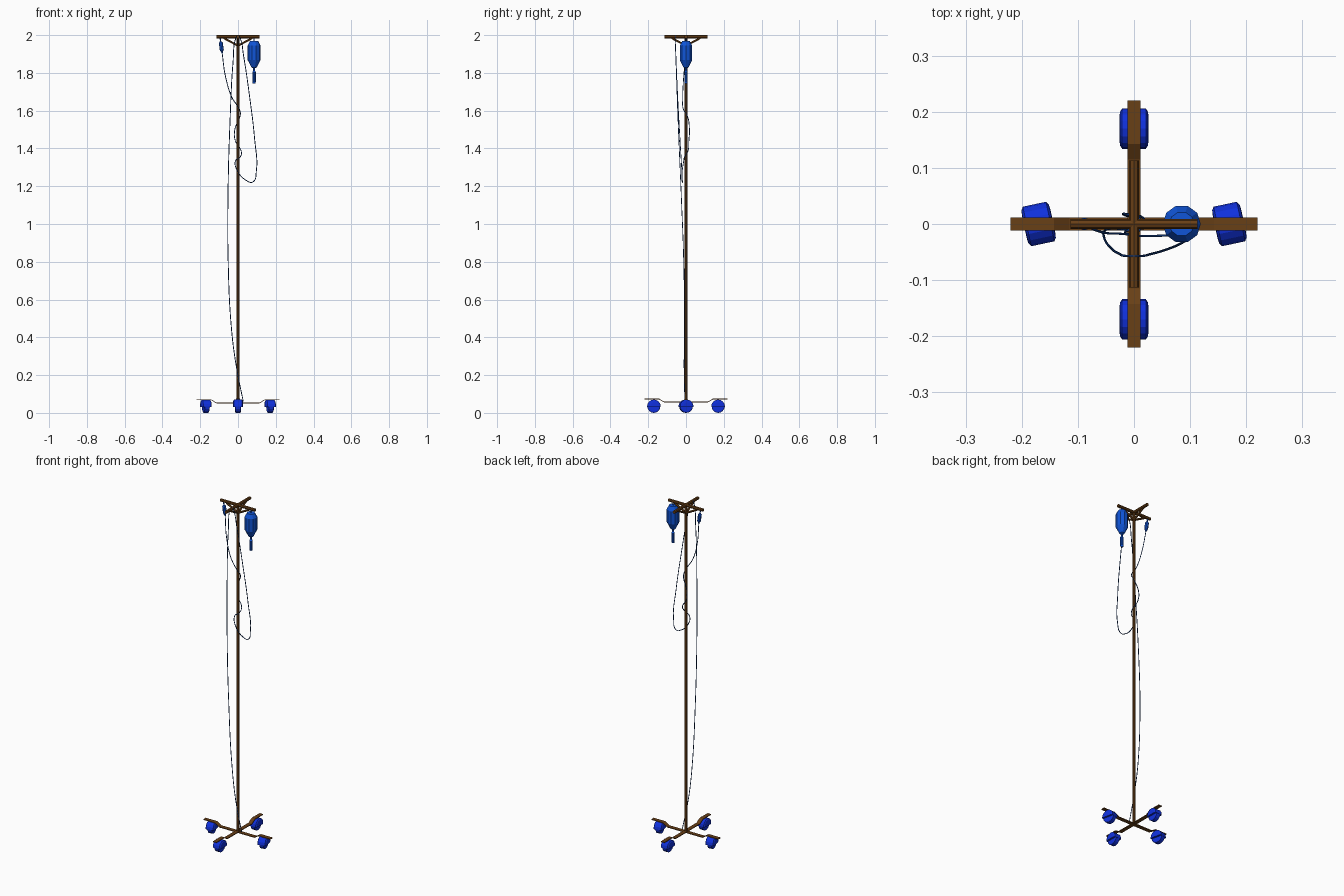
import bpy, bmesh
from math import pi, cos, sin, radians
from mathutils import Vector, Matrix

if "Cube" in bpy.data.objects:
    bpy.data.objects.remove(bpy.data.objects["Cube"])


def material(name, rgb):
    m = bpy.data.materials.new(name)
    m.diffuse_color = (*rgb, 1)
    m.use_nodes = True
    m.node_tree.nodes["Principled BSDF"].inputs["Base Color"].default_value = m.diffuse_color
    return m


BROWN = material("brown_frame", (0.14, 0.05, 0.008))
BLUE = material("caster_blue", (0.005, 0.03, 0.72))
BAG = material("bag_blue", (0.005, 0.09, 0.68))
TUBE = material("tube_blue", (0.005, 0.04, 0.2))


def finish(bm, name, mat, matrix=Matrix()):
    bmesh.ops.recalc_face_normals(bm, faces=bm.faces[:])
    me = bpy.data.meshes.new(name)
    bm.to_mesh(me)
    bm.free()
    me.materials.append(mat)
    ob = bpy.data.objects.new(name, me)
    ob.matrix_world = matrix
    bpy.context.collection.objects.link(ob)
    return ob


def lathe(name, profile, sides, mat, matrix=Matrix(), cut=None):
    """Revolve (radius, height) points about local z, capping both ends.
    cut removes everything below that world-style x level (local -x side)."""
    bm = bmesh.new()
    rings = [[bm.verts.new((r * cos(2 * pi * i / sides), r * sin(2 * pi * i / sides), h))
              for i in range(sides)] for r, h in profile]
    for a, b in zip(rings, rings[1:]):
        for i in range(sides):
            j = (i + 1) % sides
            bm.faces.new((a[i], a[j], b[j], b[i]))
    bm.faces.new(rings[0][::-1])
    bm.faces.new(rings[-1])
    if cut is not None:
        geom = bm.verts[:] + bm.edges[:] + bm.faces[:]
        res = bmesh.ops.bisect_plane(bm, geom=geom, plane_co=(cut, 0, 0),
                                     plane_no=(1, 0, 0), clear_inner=True)
        edges = [e for e in res["geom_cut"] if isinstance(e, bmesh.types.BMEdge)]
        bmesh.ops.holes_fill(bm, edges=edges, sides=0)
    return finish(bm, name, mat, matrix)


def rod(name, a, b, r, mat, sides=8):
    a, b = Vector(a), Vector(b)
    d = b - a
    m = Matrix.Translation(a) @ d.to_track_quat('Z', 'Y').to_matrix().to_4x4()
    return lathe(name, [(r, 0), (r, d.length)], sides, mat, m)


def tube(name, points, r, mat):
    cu = bpy.data.curves.new(name, 'CURVE')
    cu.dimensions = '3D'
    cu.resolution_u = 6
    cu.bevel_depth = r
    cu.bevel_resolution = 1
    cu.use_fill_caps = True
    sp = cu.splines.new('BEZIER')
    sp.bezier_points.add(len(points) - 1)
    for bp, p in zip(sp.bezier_points, points):
        bp.co = p
        bp.handle_left_type = bp.handle_right_type = 'AUTO'
    cu.materials.append(mat)
    ob = bpy.data.objects.new(name, cu)
    bpy.context.collection.objects.link(ob)
    bpy.ops.object.select_all(action='DESELECT')
    ob.select_set(True)
    bpy.context.view_layer.objects.active = ob
    bpy.ops.object.convert(target='MESH')
    return ob


# Crossed base straps, cranked up at their ends
def strap(name, angle, lift):
    half = [(0.22, 0.070), (0.143, 0.070), (0.115, 0.053)]
    line = [(-x, z) for x, z in half] + half[::-1]
    bm = bmesh.new()
    rows = [[bm.verts.new((x, y, z + lift + t)) for y, t in
             ((-0.0115, -0.002), (0.0115, -0.002), (0.0115, 0.002), (-0.0115, 0.002))]
            for x, z in line]
    for a, b in zip(rows, rows[1:]):
        for i in range(4):
            j = (i + 1) % 4
            bm.faces.new((a[i], a[j], b[j], b[i]))
    bm.faces.new(rows[0])
    bm.faces.new(rows[-1])
    finish(bm, name, BROWN, Matrix.Rotation(angle, 4, 'Z'))


strap("base_strap_side", 0, 0)
strap("base_strap_front_back", pi / 2, 0.004)

# Casters: bulging hood over a narrower wheel, axle along x
hood = [(0.020, -0.026), (0.030, -0.025), (0.036, -0.021),
        (0.036, 0.021), (0.030, 0.025), (0.020, 0.026)]
wheel = [(0.029, -0.015), (0.0345, -0.012), (0.0345, 0.012), (0.029, 0.015)]
axle = Matrix(((0, 0, 1, 0), (0, 1, 0, 0), (1, 0, 0, 0), (0, 0, 0, 1)))
for tag, x, y, turn in (("left", -0.17, 0, 12), ("right", 0.17, 0, 12),
                        ("front", 0, -0.17, 0), ("back", 0, 0.17, 0)):
    m = Matrix.Translation((x, y, 0.0345)) @ Matrix.Rotation(radians(turn), 4, 'Z') @ axle
    lathe("caster_hood_" + tag, hood, 16, BLUE, m, cut=-0.004)
    lathe("caster_wheel_" + tag, wheel, 16, BLUE, m)

# Pole and top cross with diagonal braces
rod("pole", (0, 0, 0.053), (0, 0, 1.992), 0.008, BROWN)
for i in range(4):
    d = Vector((cos(i * pi / 2), sin(i * pi / 2), 0))
    up = Vector((0, 0, 1))
    rod("hanger_arm_%d" % i, up * 1.991, d * 0.113 + up * 1.991, 0.009, BROWN)
    rod("hanger_brace_%d" % i, up * 1.944, d * 0.075 + up * 1.984, 0.006, BROWN, 6)

# Fluid bag with drip nozzle
lathe("fluid_bag", [(0.007, 1.745), (0.009, 1.752), (0.009, 1.805), (0.005, 1.812),
                    (0.005, 1.825), (0.014, 1.829), (0.034, 1.868), (0.034, 1.945),
                    (0.022, 1.968)], 10, BAG, Matrix.Translation((0.085, 0, 0)))
rod("bag_hook", (0.085, 0, 1.965), (0.085, 0, 1.985), 0.003, BAG, 6)

# Small clip at the other side
tilt = Matrix.Translation((-0.092, 0, 1.965)) @ Matrix.Rotation(radians(-8), 4, 'Y')
lathe("tube_clip", [(0.004, -0.062), (0.005, -0.055), (0.0105, -0.045), (0.0105, -0.006),
                    (0.006, 0.0), (0.003, 0.002), (0.003, 0.02)], 8, BAG, tilt)

# One long tube: from clip, round the pole, over the front arm, down to the base
tube("drip_tube", [
    (-0.084, 0, 1.905), (-0.066, -0.012, 1.78), (-0.032, -0.017, 1.67),
    (0.008, -0.013, 1.605), (0.012, 0.006, 1.575), (-0.017, 0.018, 1.50),
    (-0.014, 0.015, 1.44), (0.017, 0.010, 1.385), (0.012, -0.008, 1.355),
    (-0.013, -0.012, 1.335), (-0.002, -0.020, 1.28), (0.045, -0.021, 1.23),
    (0.078, -0.019, 1.222), (0.097, -0.022, 1.28), (0.088, -0.032, 1.45),
    (0.062, -0.044, 1.67), (0.028, -0.054, 1.90), (0.012, -0.057, 1.982),
    (0, -0.057, 1.998), (-0.012, -0.057, 1.982), (-0.026, -0.053, 1.86),
    (-0.042, -0.042, 1.55), (-0.053, -0.025, 1.15), (-0.052, -0.012, 0.80),
    (-0.035, -0.008, 0.45), (-0.008, -0.010, 0.24), (0.028, -0.006, 0.06)],
    0.0022, TUBE)
